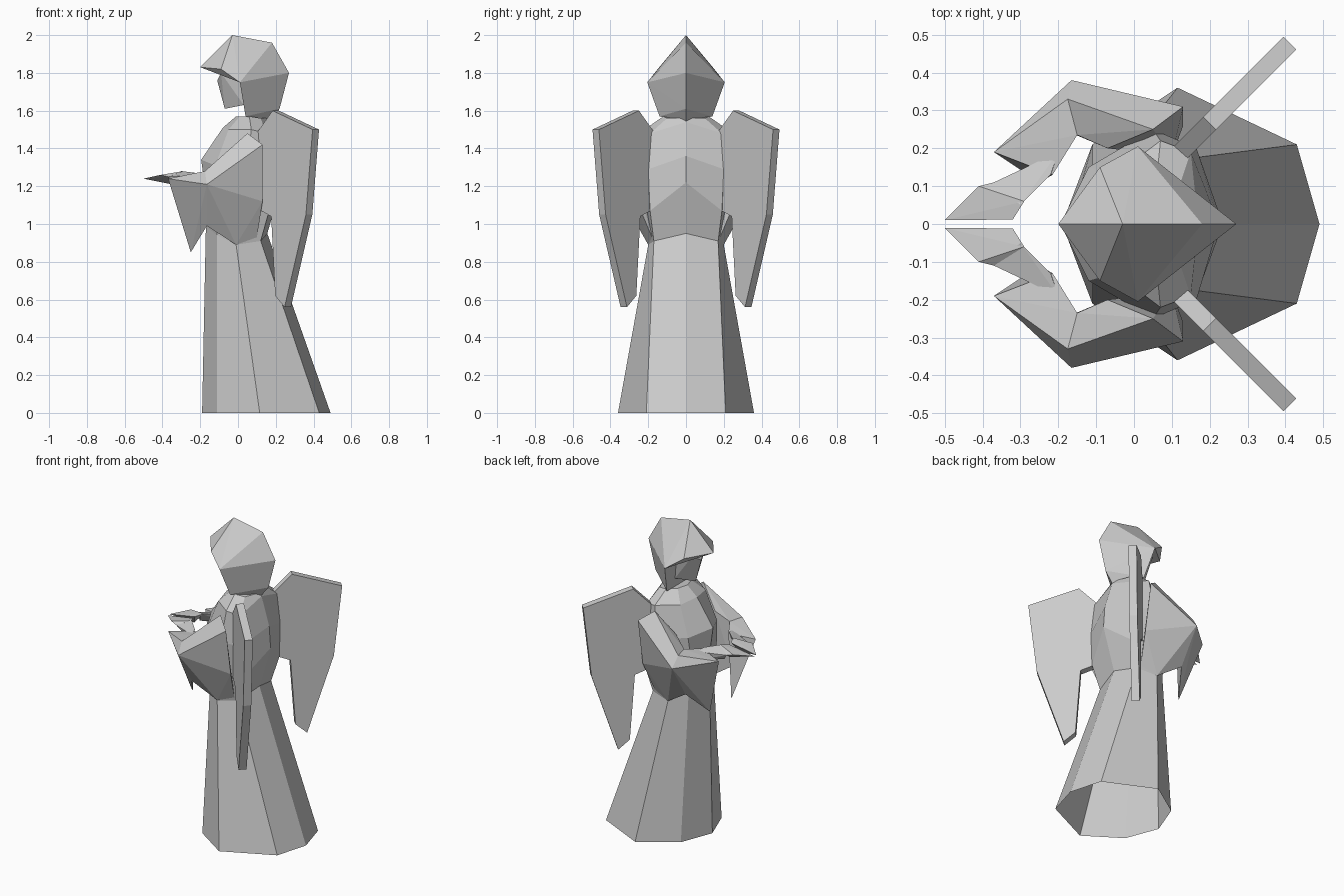
import bpy, bmesh
from mathutils import Vector

cube = bpy.data.objects.get("Cube")
if cube:
    bpy.data.objects.remove(cube)

stone = bpy.data.materials.new("pale grey stone")
stone.use_nodes = True
GREY = (0.6, 0.6, 0.6, 1)
stone.diffuse_color = GREY
stone.node_tree.nodes["Principled BSDF"].inputs["Base Color"].default_value = GREY


def finish(name, bm):
    bmesh.ops.recalc_face_normals(bm, faces=bm.faces[:])
    mesh = bpy.data.meshes.new(name)
    bm.to_mesh(mesh)
    bm.free()
    mesh.materials.append(stone)
    obj = bpy.data.objects.new(name, mesh)
    bpy.context.collection.objects.link(obj)
    return obj


def flip(points, side):
    return [(x, y * side, z) for x, y, z in points]


def both(points):
    return points + flip([p for p in points if p[1]], -1)


def hull(name, points):
    """Faceted solid wrapped around a few corner points."""
    bm = bmesh.new()
    for p in points:
        bm.verts.new(p)
    res = bmesh.ops.convex_hull(bm, input=bm.verts[:])
    spare = {v for v in res["geom_interior"] + res["geom_unused"]
             if isinstance(v, bmesh.types.BMVert)}
    bmesh.ops.delete(bm, geom=list(spare), context='VERTS')
    return finish(name, bm)


def loft(name, half_rings, cap_top=False):
    """Skin through eight-sided rings, each given as its back-to-front half."""
    bm = bmesh.new()
    rings = []
    for half in half_rings:
        ring = half + flip(half[-2:0:-1], -1)
        rings.append([bm.verts.new(p) for p in ring])
    for low, high in zip(rings, rings[1:]):
        for i in range(len(low)):
            j = (i + 1) % len(low)
            bm.faces.new((low[i], low[j], high[j], high[i]))
    if cap_top:
        bm.faces.new(rings[-1])
    return finish(name, bm)


# Robe: open skirt and bodice share the waist ring
hem = [(.49, 0, 0), (.43, .21, 0), (.115, .36, 0), (-.11, .21, 0), (-.19, 0, 0)]
waist = [(.155, 0, .95), (.12, .17, .91), (-.01, .2, .89), (-.11, .13, .94), (-.17, 0, .99)]
ribs = [(.235, 0, 1.22), (.165, .19, 1.07), (.03, .23, 1.1), (-.13, .13, 1.15), (-.17, 0, 1.16)]
chest = [(.225, 0, 1.36), (.165, .2, 1.29), (.05, .25, 1.3), (-.12, .15, 1.31), (-.195, 0, 1.34)]
shoulders = [(.17, 0, 1.54), (.15, .19, 1.48), (.07, .22, 1.5), (-.05, .13, 1.5), (-.08, 0, 1.51)]
collar = [(.16, 0, 1.56), (.12, .1, 1.56), (.06, .12, 1.57), (.01, .07, 1.57), (-.01, 0, 1.57)]
loft("skirt", [hem, waist])
loft("bodice", [waist, ribs, chest, shoulders, collar], cap_top=True)

# Head: hood crown with peak, hood nape, recessed face
hull("hood_crown", both([(-.03, 0, 2), (.18, 0, 1.96), (.27, 0, 1.8), (-.2, 0, 1.83),
                         (-.09, .15, 1.82), (.01, .205, 1.75)]))
hull("hood_nape", both([(.27, 0, 1.8), (.22, 0, 1.61), (.165, 0, 1.54),
                        (.01, .205, 1.75), (.04, .14, 1.57)]))
hull("face", both([(-.11, 0, 1.76), (-.07, 0, 1.61), (-.09, .07, 1.8),
                   (.03, .1, 1.8), (.03, .07, 1.63)]))

# Draped sleeves and hands
arm_root = [(.05, .25, 1.48), (.13, .31, 1.42), (.13, .26, 1.12), (.1, .18, .93),
            (-.01, .2, .89), (-.07, .2, 1.34)]
elbow = [(-.175, .33, 1.28), (-.165, .38, 1.21), (-.165, .24, .99), (-.15, .235, 1.28)]
cuff = [(-.37, .19, 1.24), (-.215, .13, 1.26), (-.25, .11, .85)]
forearm = [(-.2, .19, 1.26), (-.22, .13, 1.27), (-.2, .18, 1.2),
           (-.37, .11, 1.25), (-.3, .05, 1.28), (-.34, .09, 1.21)]
palm = [(-.5, .01, 1.24), (-.41, .1, 1.26), (-.37, .11, 1.25), (-.29, .06, 1.28),
        (-.32, .012, 1.27), (-.35, .05, 1.21)]

# Wing outline as distance from the root and height
wing = [(0, 1.49), (.11, 1.6), (.41, 1.5), (.36, 1.05), (.2, .56),
        (.13, .62), (.1, 1.04), (0, 1.08)]


def build_wing(name, side):
    bm = bmesh.new()
    along = Vector((1, side, 0)).normalized()
    across = Vector((-side, 1, 0)).normalized() * .024
    root = Vector((.122, side * .188, 0))
    line = [root + along * s + Vector((0, 0, z)) for s, z in wing]
    front, back = ([bm.verts.new(p + across * k) for p in line] for k in (1, -1))
    bm.faces.new(front)
    bm.faces.new(back[::-1])
    for i in range(len(line)):
        j = (i + 1) % len(line)
        bm.faces.new((front[i], back[i], back[j], front[j]))
    return finish(name, bm)


for label, side in (("far", 1), ("near", -1)):
    hull(label + "_upper_sleeve", flip(arm_root + elbow, side))
    hull(label + "_hanging_sleeve", flip(elbow + cuff, side))
    hull(label + "_forearm", flip(forearm, side))
    hull(label + "_hand", flip(palm, side))
    build_wing(label + "_wing", side)
